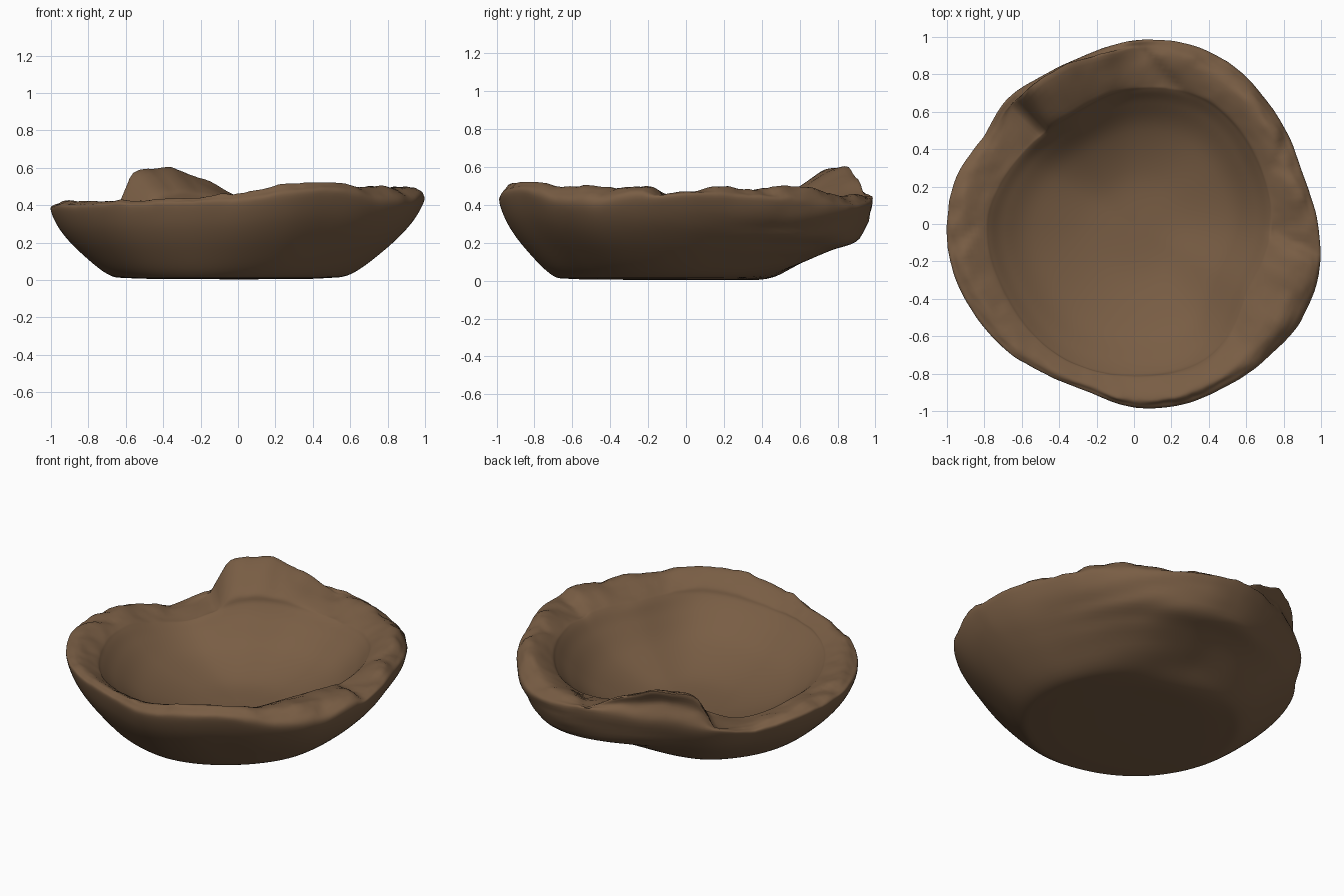
import bpy
import bmesh
import math
from mathutils import Vector, noise

cube = bpy.data.objects.get("Cube")
if cube:
    bpy.data.objects.remove(cube)

SEGMENTS = 192
STEPS = 6          # samples between neighbouring profile points
FLOOR = 0.11       # lowest point of the dish

# Hand-shaped rim, in hundredths, counter-clockwise from +x in even steps
OUTER = [98, 94, 95, 97, 100, 100, 98, 94, 93, 95, 93, 98,
         100, 100, 98, 96, 93, 93, 98, 100, 100, 101, 103, 102]
EDGE = [46, 45, 44, 40, 39, 41, 45, 44, 43, 38, 33, 37,
        39, 40, 40, 41, 41, 42, 43, 47, 49, 44, 42, 45]
CREST = [48, 50, 50, 49, 46, 45, 46, 56, 59, 37, 34, 38,
         41, 42, 42, 42, 43, 44, 46, 51, 53, 50, 50, 50]
INNER = [72, 73, 75, 71, 66, 70, 77, 77, 80, 80, 80, 69]
LIP = [43, 42, 38, 39, 42, 31, 36, 36, 37, 38, 41, 43]


def catmull(a, b, c, d, t):
    return 0.5 * (2 * b + (c - a) * t + (2 * a - 5 * b + 4 * c - d) * t * t
                  + (3 * b - a - 3 * c + d) * t ** 3)


def around(table, angle):
    """Smooth cyclic lookup of a rim table."""
    n = len(table)
    f = angle / math.tau * n
    i = int(f)
    t = f - i
    # the tall back flap ends in a torn step
    if table is CREST and i == 8:
        t = t ** 3
    return catmull(*(table[(i + k) % n] for k in (-1, 0, 1, 2)), t) / 100


def bump(angle, centre, width):
    d = (angle - math.radians(centre) + math.pi) % math.tau - math.pi
    return math.exp(-(d / math.radians(width)) ** 2)


def profile(angle):
    """Section from the middle of the base, over the rim, to the floor."""
    outer, inner = around(OUTER, angle), around(INNER, angle)
    edge, crest, lip = around(EDGE, angle), around(CREST, angle), around(LIP, angle)
    back, flap, front = bump(angle, 85, 35), bump(angle, 115, 25), bump(angle, 275, 40)
    base = 0.515 - 0.06 * math.cos(angle) - 0.095 * math.sin(angle)
    span = outer - base
    band = outer - inner
    pts = [(0, 0.005), (base * 0.5, 0.005), (base, 0.01)]
    # rounded outer wall, undercut at the back
    for r, h, undercut in ((0.28, 0.08, -0.1), (0.64, 0.39, 0), (0.88, 0.68, 0.16)):
        pts.append((base + span * r, edge * (h - undercut * back)))
    pts += [(outer, edge * 0.95),
            (outer - band * (0.1 + 0.02 * flap), edge * 0.5 + crest * 0.5),
            (outer - band * (0.38 - 0.32 * flap - 0.08 * front), crest),
            (inner + band * 0.15, lip * 0.6 + crest * 0.4),
            (inner, lip)]
    # dished inside
    for t in (0.9, 0.7, 0.35, 0):
        pts.append((inner * t, FLOOR + (lip - FLOOR) * t ** 2.8))
    return pts


def smooth_path(pts):
    out = []
    last = len(pts) - 1
    for i in range(last):
        quad = [pts[min(max(i + k, 0), last)] for k in (-1, 0, 1, 2)]
        for s in range(STEPS):
            out.append([catmull(*(q[axis] for q in quad), s / STEPS) for axis in (0, 1)])
    return out + [list(pts[-1])]


# Torn folds on the rim: start, end, drop on one side
FOLDS = [((0.70, -0.04), (1.0, -0.2), 0.05),
         ((0.3, 0.68), (0.02, 0.97), 0.03),
         ((-0.99, -0.2), (-0.84, -0.02), 0.02),
         ((0.8, 0.5), (0.74, 0.3), 0.03),
         ((0.56, -0.6), (0.66, -0.2), 0.02)]


def fold_drop(p):
    total = 0
    for a, b, depth in FOLDS:
        a, b = Vector(a), Vector(b)
        line = b - a
        along = (p.xy - a).dot(line) / line.length_squared
        side = line.x * (p.y - a.y) - line.y * (p.x - a.x)
        side /= line.length
        fade = math.exp(-max(0, -along, along - 1) * 8)
        step = 1 / (1 + math.exp(-side * 90))
        total += depth * fade * step * math.exp(-abs(side) * 12)
    return total


def weather(p, ring, count):
    """Uneven hand-pressed clay, strongest on the rim and the back wall."""
    t = ring / count
    rim = math.exp(-((t - 0.55) / 0.12) ** 2)
    wall = math.exp(-((t - 0.32) / 0.09) ** 2) * bump(math.atan2(p.y, p.x), 65, 40)
    rough = noise.fractal(p * 5, 0.8, 2.0, 4)
    ridge = noise.noise(Vector((p.x * 3, p.y * 3, p.z * 16)))
    p.z += 0.016 * rough * rim - fold_drop(p) * rim
    flat = p.xy * (1 + 0.01 * rough * rim + 0.03 * ridge * wall)
    return Vector((flat.x, flat.y, max(p.z, 0)))


def build_bowl():
    bm = bmesh.new()
    sections = [smooth_path(profile(math.tau * k / SEGMENTS)) for k in range(SEGMENTS)]
    count = len(sections[0]) - 1
    rings = []
    for j in range(1, count):
        ring = []
        for k, section in enumerate(sections):
            angle = math.tau * k / SEGMENTS
            r, z = section[j]
            p = Vector((r * math.cos(angle), r * math.sin(angle), z))
            ring.append(bm.verts.new(weather(p, j, count)))
        rings.append(ring)
    # walls
    for low, high in zip(rings, rings[1:]):
        for k in range(SEGMENTS):
            n = (k + 1) % SEGMENTS
            bm.faces.new((low[k], low[n], high[n], high[k]))
    # middle of base and floor
    for ring, z in ((rings[0], sections[0][0][1]), (rings[-1], sections[0][-1][1])):
        centre = bm.verts.new((0, 0, z))
        for k in range(SEGMENTS):
            bm.faces.new((ring[k], ring[(k + 1) % SEGMENTS], centre))
    bmesh.ops.recalc_face_normals(bm, faces=bm.faces)
    mesh = bpy.data.meshes.new("clay_bowl")
    bm.to_mesh(mesh)
    bm.free()
    bowl = bpy.data.objects.new("clay_bowl", mesh)
    bpy.context.collection.objects.link(bowl)
    return bowl


def clay_material():
    colour = (0.19, 0.11, 0.058, 1)
    mat = bpy.data.materials.new("brown_clay")
    mat.use_nodes = True
    mat.diffuse_color = colour
    shader = mat.node_tree.nodes["Principled BSDF"]
    shader.inputs["Base Color"].default_value = colour
    shader.inputs["Roughness"].default_value = 0.9
    return mat


bowl = build_bowl()
bowl.data.materials.append(clay_material())
bpy.context.view_layer.objects.active = bowl
bowl.select_set(True)
bpy.ops.object.shade_smooth_by_angle(angle=math.radians(50))
